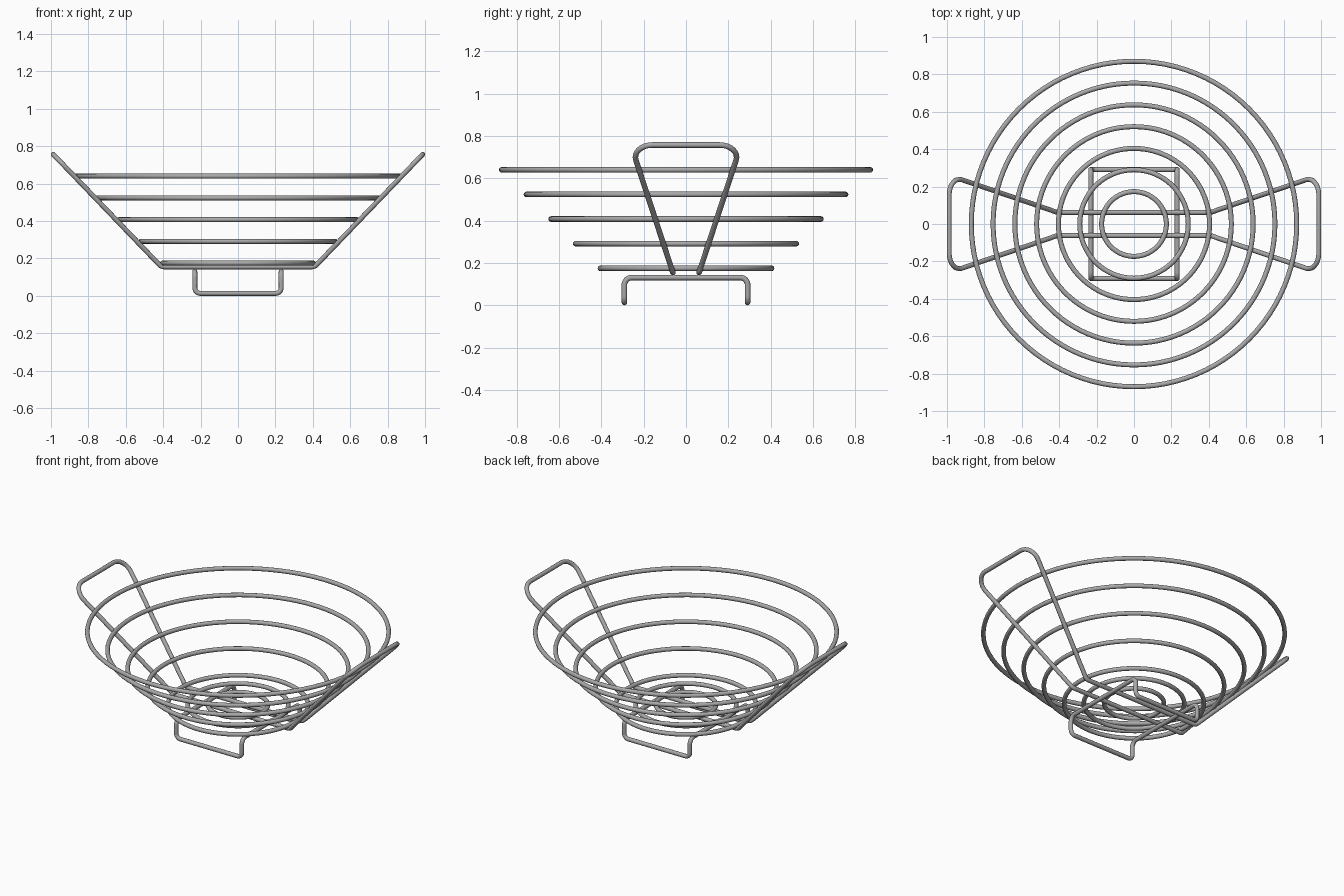
import bpy, math
from mathutils import Vector

cube = bpy.data.objects.get("Cube")
if cube:
    bpy.data.objects.remove(cube, do_unlink=True)

WIRE = 0.0132

steel = bpy.data.materials.new("grey steel")
steel.use_nodes = True
colour = (0.4, 0.4, 0.4, 1)
steel.diffuse_color = colour
steel.node_tree.nodes["Principled BSDF"].inputs["Base Color"].default_value = colour


def finish(obj, name):
    obj.name = name
    obj.data.name = name
    obj.data.materials.clear()
    obj.data.materials.append(steel)
    bpy.ops.object.shade_smooth()


def ring(name, radius, z):
    bpy.ops.mesh.primitive_torus_add(location=(0, 0, z), major_radius=radius,
                                     minor_radius=WIRE, major_segments=96,
                                     minor_segments=12)
    finish(bpy.context.object, name)


def fillet(before, corner, after, radius, steps=8):
    """Points of a circular arc that rounds one corner."""
    a, b = (before - corner).normalized(), (after - corner).normalized()
    half = a.angle(b) / 2
    centre = corner + (a + b).normalized() * radius / math.sin(half)
    start = (corner + a * radius / math.tan(half) - centre).normalized()
    end = (corner + b * radius / math.tan(half) - centre).normalized()
    return [centre + start.slerp(end, i / steps) * radius for i in range(steps + 1)]


def wire_loop(name, corners):
    """Closed bent wire through (x, y, z, bend radius) corners."""
    pts = [Vector(c[:3]) for c in corners]
    path = []
    for i, c in enumerate(corners):
        path += fillet(pts[i - 1], pts[i], pts[(i + 1) % len(pts)], c[3])
    curve = bpy.data.curves.new(name, 'CURVE')
    curve.dimensions = '3D'
    curve.bevel_depth = WIRE
    curve.bevel_resolution = 4
    spline = curve.splines.new('POLY')
    spline.points.add(len(path) - 1)
    for p, co in zip(spline.points, path):
        p.co = (*co, 1)
    spline.use_cyclic_u = True
    obj = bpy.data.objects.new(name, curve)
    bpy.context.collection.objects.link(obj)
    bpy.ops.object.select_all(action='DESELECT')
    obj.select_set(True)
    bpy.context.view_layer.objects.active = obj
    bpy.ops.object.convert(target='MESH')
    finish(bpy.context.object, name)


def mirrored(half):
    """Complete a loop with its half turn about z."""
    return half + [(-x, -y, z, r) for x, y, z, r in half]


# Conical bowl of five evenly stepped rings
for i in range(5):
    ring(f"bowl_ring_{i + 1}", 0.404 + 0.1165 * i, 0.175 + 0.1162 * i)

# Flat floor rings
ring("floor_ring_outer", 0.29, 0.175)
ring("floor_ring_inner", 0.173, 0.175)

# One wire runs under the floor and up both sides to form the handles
wire_loop("handle_wire", mirrored([
    (0.41, -0.062, 0.155, 0.04), (0.988, -0.26, 0.757, 0.08),
    (0.988, 0.26, 0.757, 0.08), (0.41, 0.062, 0.155, 0.04)]))

# Foot: two top rails bent down into two floor bars
wire_loop("foot_wire", mirrored([
    (0.231, -0.291, WIRE, 0.03), (0.231, -0.291, 0.131, 0.035),
    (0.231, 0.291, 0.131, 0.035), (0.231, 0.291, WIRE, 0.03)]))
